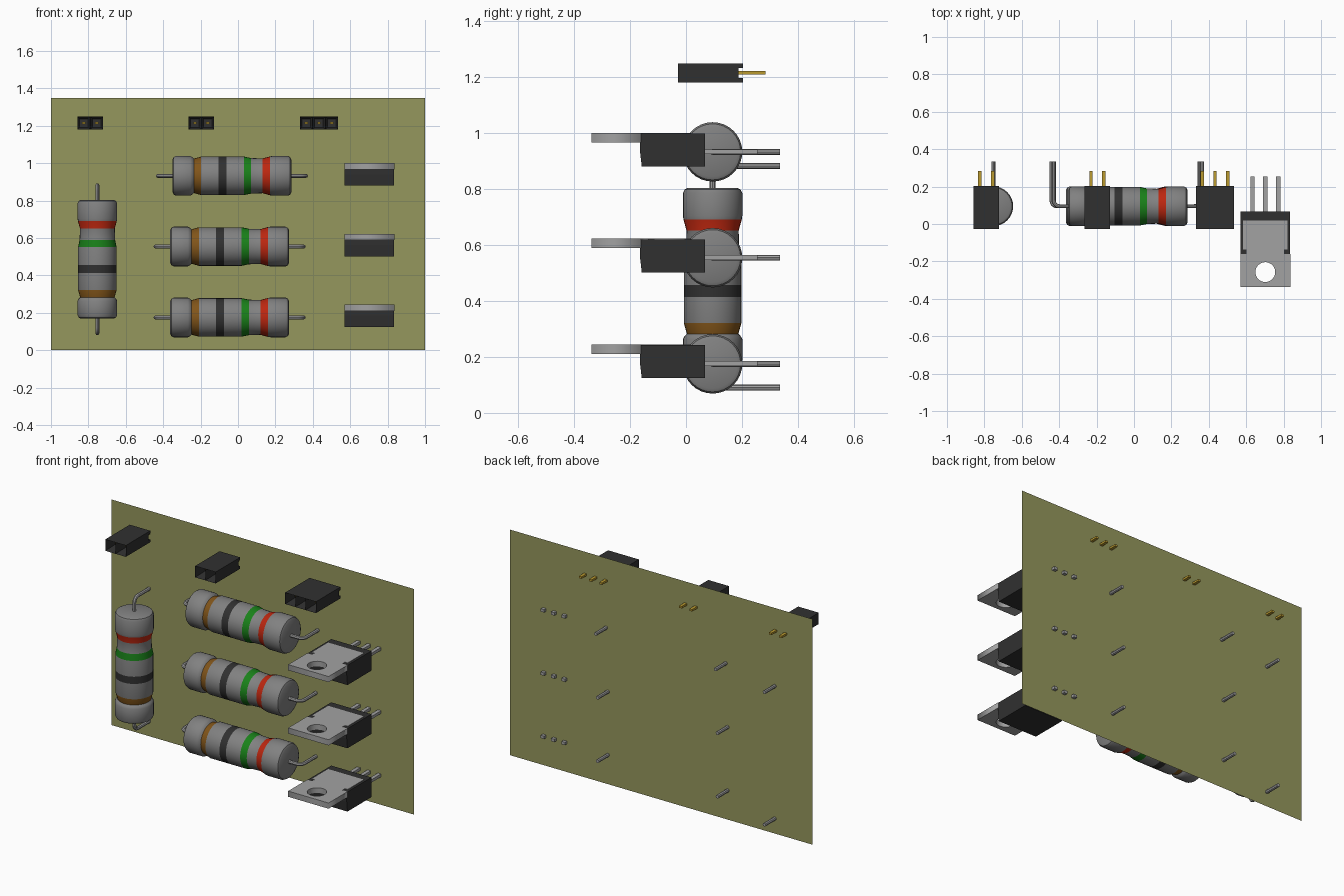
import bpy, bmesh, math

if "Cube" in bpy.data.objects:
    bpy.data.objects.remove(bpy.data.objects["Cube"])

BOARD_Y = 0.235
LEAD_Y = 0.335


def mat(name, r, g, b):
    m = bpy.data.materials.new(name)
    m.diffuse_color = (r, g, b, 1)
    m.use_nodes = True
    m.node_tree.nodes["Principled BSDF"].inputs["Base Color"].default_value = m.diffuse_color
    return m


OLIVE = mat("olive", 0.30, 0.31, 0.11)
GREY = mat("resistor_grey", 0.22, 0.22, 0.22)
BROWN = mat("brown", 0.22, 0.09, 0.01)
BLACK = mat("black", 0.03, 0.03, 0.03)
GREEN = mat("green", 0.01, 0.22, 0.01)
RED = mat("red", 0.5, 0.02, 0.005)
METAL = mat("metal", 0.36, 0.36, 0.36)
GOLD = mat("gold", 0.5, 0.33, 0.03)


def finish(name, bm, mats, smooth=False):
    bmesh.ops.recalc_face_normals(bm, faces=bm.faces)
    me = bpy.data.meshes.new(name)
    bm.to_mesh(me)
    bm.free()
    for m in mats:
        me.materials.append(m)
    ob = bpy.data.objects.new(name, me)
    bpy.context.collection.objects.link(ob)
    if smooth:
        shade(ob)
    return ob


def select(ob):
    bpy.ops.object.select_all(action='DESELECT')
    ob.select_set(True)
    bpy.context.view_layer.objects.active = ob


def shade(ob):
    select(ob)
    bpy.ops.object.shade_smooth_by_angle(angle=math.radians(35))


def add_box(bm, x0, x1, y0, y1, z0, z1):
    verts = bmesh.ops.create_cube(bm, size=1)["verts"]
    for v in verts:
        v.co.x = x1 if v.co.x > 0 else x0
        v.co.y = y1 if v.co.y > 0 else y0
        v.co.z = z1 if v.co.z > 0 else z0
    return list({f for v in verts for f in v.link_faces})


def curve_to_mesh(name, curve, m):
    curve.materials.append(m)
    ob = bpy.data.objects.new(name, curve)
    bpy.context.collection.objects.link(ob)
    select(ob)
    bpy.ops.object.convert(target='MESH')
    return bpy.context.object


def add_spline(curve, pts, cyclic=False):
    s = curve.splines.new('POLY')
    s.points.add(len(pts) - 1)
    for p, c in zip(s.points, pts):
        p.co = (*c, 1)
    s.use_cyclic_u = cyclic


# Resistor: lathed body along x, each profile point carries the material of the next strip
def resistor(name, x, z, vertical=False):
    G, B, K, N, R = range(5)
    profile = [(0, 0.001, G), (0, 0.088, G), (0.006, 0.100, G), (0.018, 0.106, G),
               (0.095, 0.106, G), (0.106, 0.100, G), (0.114, 0.092, B),
               (0.153, 0.103, G), (0.245, 0.103, K), (0.288, 0.103, G),
               (0.382, 0.103, N), (0.42, 0.095, G), (0.482, 0.093, R),
               (0.522, 0.104, G), (0.535, 0.106, G), (0.617, 0.106, G),
               (0.629, 0.100, G), (0.635, 0.088, G), (0.635, 0.001, G)]
    n = 32
    bm = bmesh.new()
    rings = [[bm.verts.new((u - 0.3175, r * math.cos(2 * math.pi * i / n),
                            r * math.sin(2 * math.pi * i / n))) for i in range(n)]
             for u, r, _ in profile]
    for k in range(len(rings) - 1):
        a, b = rings[k], rings[k + 1]
        for i in range(n):
            j = (i + 1) % n
            bm.faces.new((a[i], a[j], b[j], b[i])).material_index = profile[k][2]
    body = finish(name + "_body", bm, [GREY, BROWN, BLACK, GREEN, RED], True)

    # Bent wire leads at both ends
    c = bpy.data.curves.new(name + "_leads", 'CURVE')
    c.dimensions = '3D'
    c.bevel_depth = 0.0105
    c.bevel_resolution = 2
    c.use_fill_caps = True
    rad, end = 0.03, 0.396
    for s in (-1, 1):
        bend = [(s * (end - rad + rad * math.sin(t)), rad - rad * math.cos(t), 0)
                for t in [math.pi / 2 * i / 6 for i in range(7)]]
        add_spline(c, [(s * 0.30, 0, 0)] + bend + [(s * end, LEAD_Y - 0.095, 0)])
    leads = curve_to_mesh(name + "_leads", c, METAL)
    shade(leads)
    for ob in (body, leads):
        ob.location = (x, 0.095, z)
        if vertical:
            ob.rotation_euler = (0, -math.pi / 2, 0)


# Power transistor: moulded body, metal tab with hole, three legs; z is the top face
def transistor(name, x, z):
    bm = bmesh.new()
    side = [(0.067, -0.002), (0.067, -0.12), (-0.158, -0.12), (-0.165, -0.06), (-0.165, -0.002)]
    f = bm.faces.new([bm.verts.new((-0.1325, y, h)) for y, h in side])
    new = bmesh.ops.extrude_face_region(bm, geom=[f])["geom"]
    bmesh.ops.translate(bm, vec=(0.265, 0, 0),
                        verts=[v for v in new if isinstance(v, bmesh.types.BMVert)])
    body = finish(name + "_body", bm, [BLACK])
    body.location = (x, 0, z)

    c = bpy.data.curves.new(name + "_tab", 'CURVE')
    c.dimensions = '2D'
    c.fill_mode = 'BOTH'
    c.extrude = 0.017
    half = [(0.1335, -0.338), (0.1335, -0.16), (0.1, -0.16), (0.1, -0.135),
            (0.118, -0.135), (0.118, 0.018)]
    outline = half + [(-a, b) for a, b in reversed(half)]
    add_spline(c, [(a, b, 0) for a, b in outline], True)
    add_spline(c, [(0.053 * math.cos(2 * math.pi * i / 32),
                    -0.257 + 0.053 * math.sin(2 * math.pi * i / 32), 0) for i in range(32)], True)
    tab = curve_to_mesh(name + "_tab", c, METAL)
    tab.location = (x, 0, z - 0.017)

    bm = bmesh.new()
    for dx in (-0.069, 0, 0.069):
        add_box(bm, dx - 0.011, dx + 0.011, 0.06, 0.255, -0.076, -0.059)
    legs = finish(name + "_legs", bm, [METAL])
    legs.location = (x, 0, z)


# Socket header: one recessed cell per pin, ribs leaving a groove along the back
def header(name, x, count):
    pitch, z0, z1 = 0.068, 1.18, 1.248
    zc = (z0 + z1) / 2
    left = -pitch * count / 2
    bm, pins = bmesh.new(), bmesh.new()
    for i in range(count):
        a = left + i * pitch
        faces = add_box(bm, a, a + pitch, -0.028, 0.188, z0, z1)
        front = min(faces, key=lambda f: f.calc_center_median().y)
        bmesh.ops.inset_region(bm, faces=[front], thickness=0.016)
        bmesh.ops.translate(bm, vec=(0, 0.08, 0), verts=front.verts)
        m = a + pitch / 2
        add_box(pins, m - 0.009, m + 0.009, 0.03, 0.284, zc - 0.006, zc + 0.006)
    for h0, h1 in ((z0, z0 + 0.016), (z1 - 0.016, z1)):
        add_box(bm, left, -left, 0.188, 0.203, h0, h1)
    finish(name + "_housing", bm, [BLACK]).location.x = x
    finish(name + "_pins", pins, [GOLD]).location.x = x


# Circuit board: a single thin sheet
bm = bmesh.new()
bm.faces.new([bm.verts.new(p) for p in ((-1, BOARD_Y, 0), (1, BOARD_Y, 0),
                                        (1, BOARD_Y, 1.348), (-1, BOARD_Y, 1.348))])
finish("circuit_board", bm, [OLIVE])

# Three driver rows, each a resistor and a transistor
for i, (rx, rz, tz) in enumerate([(-0.045, 0.175, 0.244), (-0.045, 0.554, 0.622),
                                  (-0.0325, 0.932, 1.0)], 1):
    resistor(f"resistor_{i}", rx, rz)
    transistor(f"transistor_{i}", 0.702, tz)

resistor("upright_resistor", -0.752, 0.486, vertical=True)

# Headers along the top edge
header("left_header", -0.79, 2)
header("middle_header", -0.196, 2)
header("right_header", 0.433, 3)
